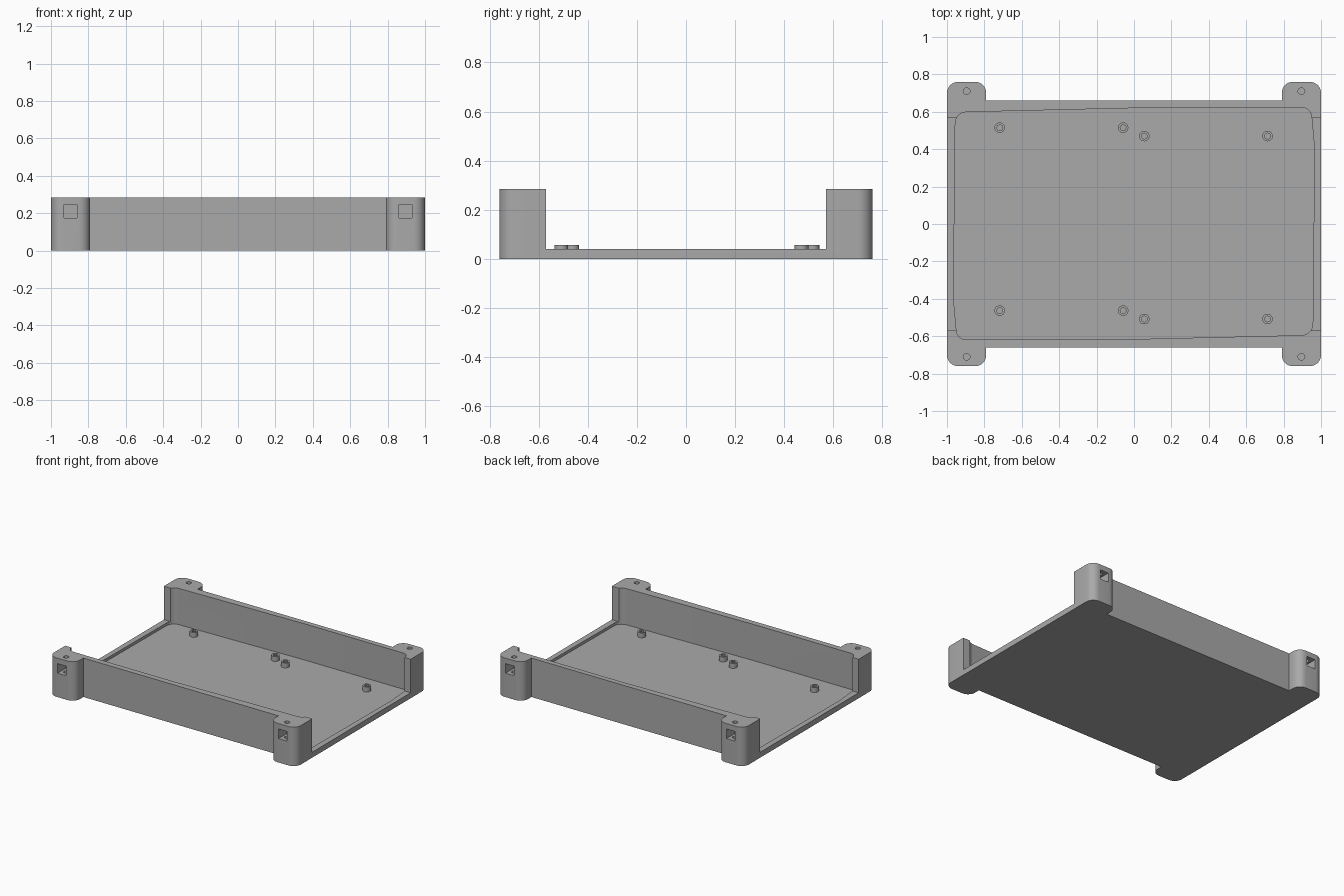
import bpy, bmesh, math
from mathutils import Vector

if "Cube" in bpy.data.objects:
    bpy.data.objects.remove(bpy.data.objects["Cube"])

H = 0.285        # wall height
RIM = 0.04       # height of the low end rims
FLOOR = 0.02     # floor of the recessed tray

grey = bpy.data.materials.new("plain grey")
grey.diffuse_color = (0.4, 0.4, 0.4, 1)
grey.use_nodes = True
grey.node_tree.nodes["Principled BSDF"].inputs["Base Color"].default_value = grey.diffuse_color


def fillet(points, steps=8):
    """Turn (x, y, radius) corners into an outline with rounded corners."""
    out = []
    n = len(points)
    for i, (x, y, r) in enumerate(points):
        p = Vector((x, y))
        if r == 0:
            out.append(p)
            continue
        a = (Vector(points[i - 1][:2]) - p).normalized()
        b = (Vector(points[(i + 1) % n][:2]) - p).normalized()
        half = a.angle(b) / 2
        centre = p + (a + b).normalized() * (r / math.sin(half))
        start = p + a * (r / math.tan(half)) - centre
        end = p + b * (r / math.tan(half)) - centre
        sweep = math.atan2(start.x * end.y - start.y * end.x, start.dot(end))
        for k in range(steps + 1):
            t = sweep * k / steps
            c, s = math.cos(t), math.sin(t)
            out.append(centre + Vector((start.x * c - start.y * s,
                                        start.x * s + start.y * c)))
    return out


def circle(cx, cy, r, n):
    return [Vector((cx + r * math.cos(math.tau * i / n),
                    cy + r * math.sin(math.tau * i / n))) for i in range(n)]


def rect(x0, x1, y0, y1):
    return [Vector(p) for p in ((x0, y0), (x1, y0), (x1, y1), (x0, y1))]


def prism(name, outline, z0, z1):
    bm = bmesh.new()
    face = bm.faces.new([bm.verts.new((p.x, p.y, z0)) for p in outline])
    top = bmesh.ops.extrude_face_region(bm, geom=[face])["geom"]
    bmesh.ops.translate(bm, vec=(0, 0, z1 - z0),
                        verts=[v for v in top if isinstance(v, bmesh.types.BMVert)])
    bmesh.ops.recalc_face_normals(bm, faces=bm.faces)
    mesh = bpy.data.meshes.new(name)
    bm.to_mesh(mesh)
    bm.free()
    mesh.materials.append(grey)
    obj = bpy.data.objects.new(name, mesh)
    bpy.context.collection.objects.link(obj)
    return obj


def activate(obj):
    bpy.ops.object.select_all(action='DESELECT')
    obj.select_set(True)
    bpy.context.view_layer.objects.active = obj


def cut(obj, outline, z0, z1):
    cutter = prism("cutter", outline, z0, z1)
    cutter.hide_render = True
    mod = obj.modifiers.new("cut", 'BOOLEAN')
    mod.operation = 'DIFFERENCE'
    mod.solver = 'EXACT'
    mod.object = cutter
    activate(obj)
    bpy.ops.object.modifier_apply(modifier=mod.name)
    bpy.data.objects.remove(cutter)


# Tray body: rectangle with four rounded mounting ears
half = [(1, -0.66, 0), (1, 0.76, 0.06), (0.79, 0.76, 0.06), (0.79, 0.66, 0)]
side = [half[1], half[2], half[3]]
outline = side + [(-x, y, r) for x, y, r in reversed(side)]
outline += [(-x, -y, r) for x, y, r in outline]
tray = prism("tray", fillet(outline), 0, H)

# Slightly skewed cavity, the same when turned half way round
cavity = [(0.965, 0.40, 0), (0.945, 0.62, 0.05), (0.1, 0.62, 0),
          (-0.955, 0.595, 0.06)]
cavity += [(-x, -y, r) for x, y, r in cavity]
cavity = [(x, y + 0.002, r) for x, y, r in cavity]
cut(tray, fillet(cavity), FLOOR, H + 0.1)

# Open both ends above the low rims
cut(tray, rect(-1.1, 1.1, -0.57, 0.57), RIM, H + 0.1)

# Screw holes and square nut slots in the ears
for sx in (-1, 1):
    for sy in (-1, 1):
        x = sx * 0.895
        cut(tray, circle(x, sy * 0.71, 0.018, 16), 0.1, H + 0.1)
        ys = sorted((sy * 0.67, sy * 0.85))
        cut(tray, rect(x - 0.035, x + 0.035, *ys), 0.175, 0.245)

# Two sets of four hollow board standoffs
parts = [tray]
for xs, ys in (((-0.718, -0.058), (0.515, -0.463)),
               ((0.055, 0.714), (0.47, -0.508))):
    for x in xs:
        for y in ys:
            post = prism("standoff", circle(x, y, 0.028, 20), FLOOR - 0.005, 0.056)
            cut(post, circle(x, y, 0.016, 8), FLOOR + 0.002, 0.1)
            parts.append(post)

for obj in parts:
    activate(obj)
    bpy.ops.object.shade_smooth_by_angle(angle=math.radians(30))
